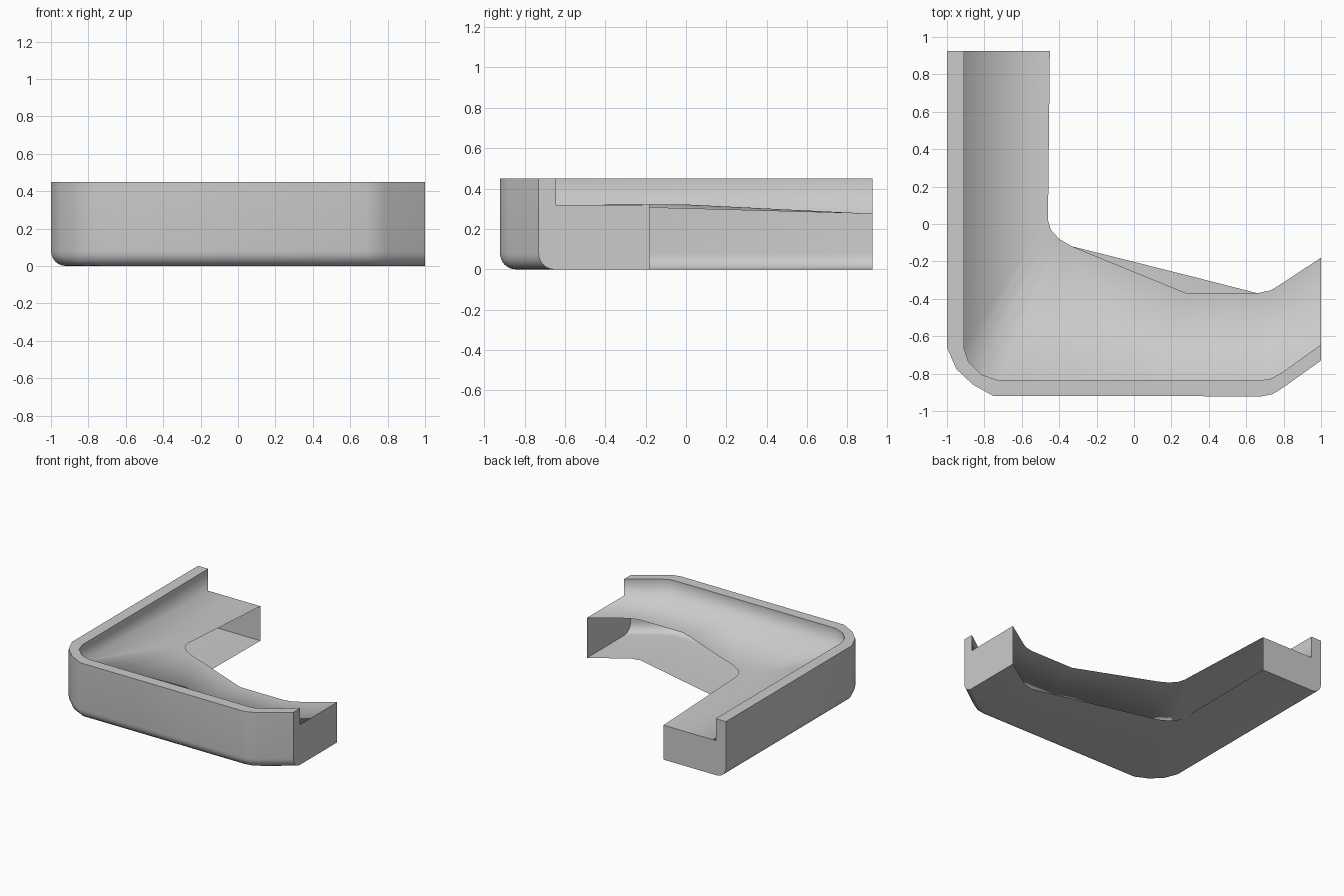
import bpy, math
from mathutils import Vector

if "Cube" in bpy.data.objects:
    bpy.data.objects.remove(bpy.data.objects["Cube"])

TOP, R = 0.45, 0.08
# plan outlines, station by station: outer wall, rim inside, base inner edge
outer = [(-1, .925), (-1, -.66), (-.95, -.775), (-.86, -.86), (-.75, -.92), (.1, -.92),
         (.68, -.922), (.74, -.91), (.79, -.88), (1, -.73)]
rim = [(-.91, .925), (-.91, -.66), (-.885, -.735), (-.815, -.805), (-.73, -.835), (.1, -.835),
       (.68, -.835), (.73, -.828), (.79, -.795), (1, -.645)]
edge = [(-.45, .925), (-.46, .02), (-.445, -.03), (-.40, -.08), (-.33, -.12), (.28, -.273),
        (.66, -.37), (.73, -.355), (.78, -.325), (1, -.18)]
# floor heights at the wall foot and along the inner edge
foot_z = [.275] + [.318] * 9
edge_z = [.275] + [.32] * 9
lip = list(edge)
lip[5] = (.28, -.37)


def at(p, z):
    return Vector((p[0], p[1], z))


def shell_section(i):
    """Rim, outer wall, rounded lower edge and base."""
    o, r = Vector(outer[i]), Vector(rim[i])
    pts = [at(r, TOP), at(o, TOP)]
    for k in range(7):
        a = math.radians(15 * k)
        pts.append(at(o.lerp(r, 0.9 * (1 - math.cos(a))), R * (1 - math.sin(a))))
    return pts + [at(edge[i], 0)]


def floor_section(i):
    """Sloping floor and inside of the wall."""
    return [at(lip[i], edge_z[i]), at(rim[i], foot_z[i]), at(rim[i], TOP)]


def make(name, verts, faces, angle):
    me = bpy.data.meshes.new(name)
    me.from_pydata(verts, [], faces)
    me.update()
    ob = bpy.data.objects.new(name, me)
    bpy.context.collection.objects.link(ob)
    bpy.ops.object.select_all(action='DESELECT')
    ob.select_set(True)
    bpy.context.view_layer.objects.active = ob
    bpy.ops.object.shade_smooth_by_angle(angle=math.radians(angle))
    return ob


def loft(name, section, angle):
    secs = [section(i) for i in range(len(outer))]
    n = len(secs[0])
    faces = [(i * n + j, i * n + j + 1, (i + 1) * n + j + 1, (i + 1) * n + j)
             for i in range(len(secs) - 1) for j in range(n - 1)]
    return make(name, [v for s in secs for v in s], faces, angle)


# outer shell and floor lining; the inner side stays open
loft("outer_shell", shell_section, 50)
loft("floor_lining", floor_section, 100)

# end caps
for name, i in (("back_end_cap", 0), ("right_end_cap", len(outer) - 1)):
    loop = shell_section(i) + floor_section(i)[:2]
    if i == 0:
        loop.reverse()
    make(name, loop, [tuple(range(len(loop)))], 30)
